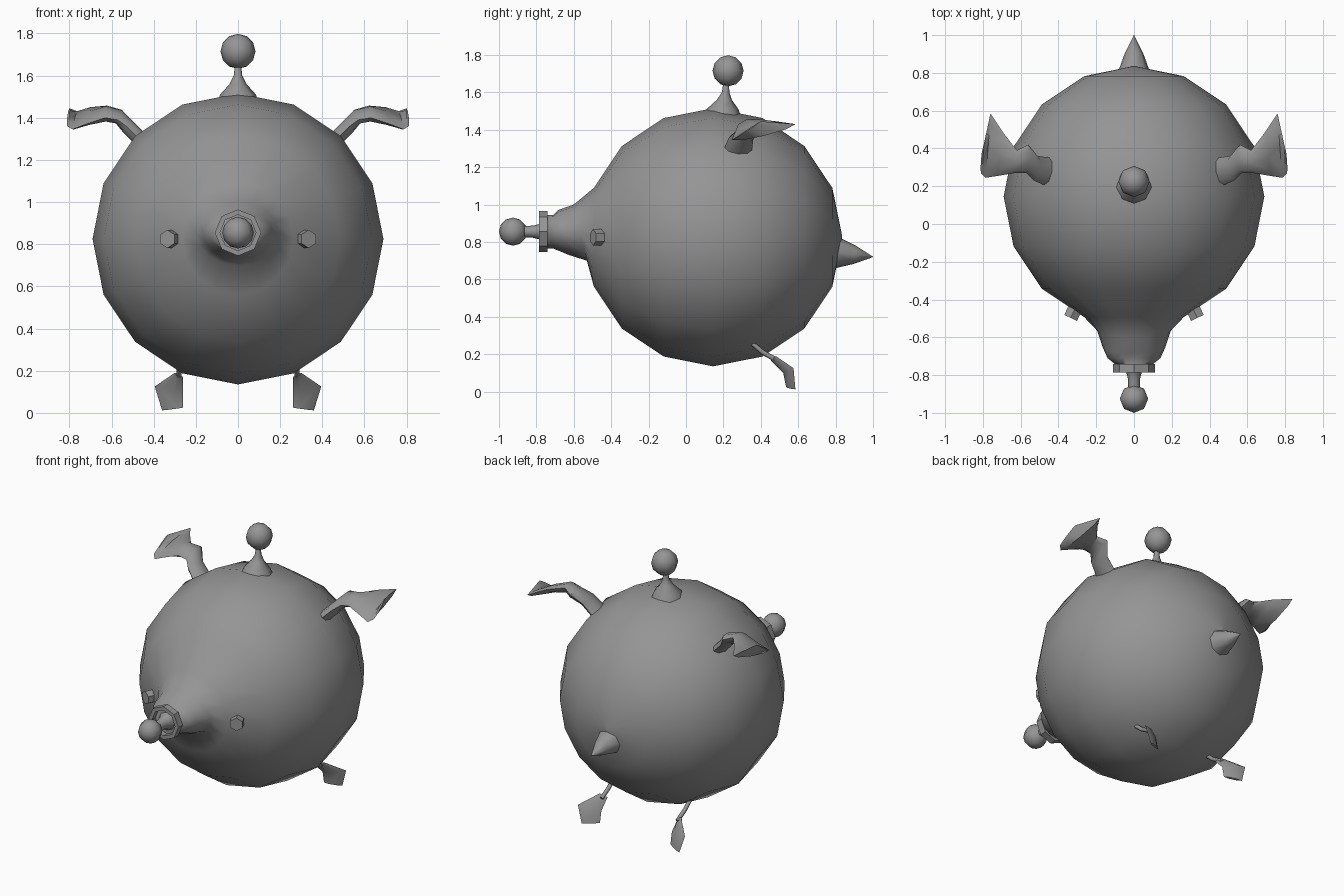
import bpy, bmesh
from math import sin, cos, pi, radians
from mathutils import Vector

if "Cube" in bpy.data.objects:
    bpy.data.objects.remove(bpy.data.objects["Cube"])

grey = bpy.data.materials.new("plain grey")
grey.use_nodes = True
COLOR = (0.3, 0.3, 0.3, 1)
grey.diffuse_color = COLOR
grey.node_tree.nodes["Principled BSDF"].inputs["Base Color"].default_value = COLOR


def finish(name, bm, angle):
    bmesh.ops.recalc_face_normals(bm, faces=bm.faces)
    mesh = bpy.data.meshes.new(name)
    bm.to_mesh(mesh)
    bm.free()
    mesh.materials.append(grey)
    obj = bpy.data.objects.new(name, mesh)
    bpy.context.collection.objects.link(obj)
    bpy.ops.object.select_all(action='DESELECT')
    obj.select_set(True)
    bpy.context.view_layer.objects.active = obj
    bpy.ops.object.shade_smooth_by_angle(angle=radians(angle))
    return obj


def loft(name, rings, angle=70, closed=False):
    """Skin a list of point rings; cap the ends or join last to first."""
    bm = bmesh.new()
    loops = [[bm.verts.new(p) for p in ring] for ring in rings]
    pairs = list(zip(loops, loops[1:]))
    if closed:
        pairs.append((loops[-1], loops[0]))
    else:
        bm.faces.new(loops[0])
        bm.faces.new(loops[-1])
    n = len(loops[0])
    for a, b in pairs:
        for i in range(n):
            j = (i + 1) % n
            bm.faces.new((a[i], a[j], b[j], b[i]))
    return finish(name, bm, angle)


def ring_along(center, axis, r, n=8):
    """Circle of n points around an axis."""
    axis = Vector(axis).normalized()
    u = axis.cross(Vector((1, 0, 0)) if abs(axis.x) < 0.9 else Vector((0, 0, 1))).normalized()
    v = axis.cross(u)
    return [Vector(center) + r * (u * cos(2 * pi * i / n) + v * sin(2 * pi * i / n)) for i in range(n)]


def ball(name, center, r):
    bm = bmesh.new()
    bmesh.ops.create_uvsphere(bm, u_segments=8, v_segments=6, radius=r)
    bmesh.ops.translate(bm, verts=bm.verts, vec=center)
    return finish(name, bm, 70)


def blade(name, sections, s, n=8):
    """Flattened limb: each section is front edge, back edge, half thickness."""
    sections = [(Vector(a), Vector(b), t) for a, b, t in sections]
    mids = [(a + b) / 2 for a, b, t in sections]
    rings = []
    for k, (a, b, t) in enumerate(sections):
        tangent = mids[min(k + 1, len(mids) - 1)] - mids[max(k - 1, 0)]
        half = (b - a) / 2
        up = tangent.cross(half).normalized() * t
        ring = [mids[k] + half * cos(2 * pi * i / n) + up * sin(2 * pi * i / n) for i in range(n)]
        rings.append([Vector((p.x * s, p.y, p.z)) for p in ring])
    return loft(name, rings, 60)


# Round body with poles on the y axis, drawn out in front into a snout
R, CY, CZ, SEG = 0.69, 0.145, 0.825, 16
body = []
for k in range(15):
    a = pi * (k + 1) / 16
    if k % 2 == 0 and k > 0:
        continue
    if k == 0:
        a = 0.01
    if a < 7.5 * pi / 8:
        body.append((CY + R * cos(a), CZ, R * sin(a), R * sin(a), 0))
# y, centre height, half width, half height, backward lean
body += [(-0.565, 0.85, 0.195, 0.15, -0.035),
         (-0.655, 0.85, 0.165, 0.12, -0.03),
         (-0.71, 0.855, 0.14, 0.09, 0),
         (-0.75, 0.855, 0.09, 0.09, 0)]
loft("body", [[(rx * cos(2 * pi * i / SEG), y + lean * sin(2 * pi * i / SEG),
                zc + rz * sin(2 * pi * i / SEG)) for i in range(SEG)]
              for y, zc, rx, rz, lean in body], 60)

# Snout rim, stalk and nose ball
NZ = 0.855
loft("snout_rim", [ring_along((0, y, NZ), (0, 1, 0), r)
                   for y, r in ((-0.74, 0.085), (-0.74, 0.11), (-0.785, 0.11), (-0.785, 0.085))],
     30, closed=True)
loft("nose_stalk", [ring_along((0, y, NZ), (0, 1, 0), r)
                    for y, r in ((-0.74, 0.065), (-0.78, 0.042), (-0.82, 0.032), (-0.88, 0.03))])
ball("nose_ball", (0, -0.925, NZ), 0.075)

# Antenna on the crown
loft("antenna_stalk", [ring_along((0, y, z), (0, 0, 1), r)
                       for y, z, r in ((0.195, 1.47, 0.1), (0.195, 1.51, 0.085), (0.205, 1.56, 0.04),
                                       (0.212, 1.6, 0.02), (0.215, 1.66, 0.014))])
ball("antenna_ball", (0, 0.225, 1.715), 0.083)

# Pointed tail
loft("tail", [ring_along((0, y, z), (0, 1, -0.1), r)
              for y, z, r in ((0.79, 0.745, 0.09), (0.9, 0.732, 0.05), (1.0, 0.72, 0.001))])

ARM = [((0.44, 0.19, 1.27), (0.43, 0.35, 1.27), 0.035),
       ((0.53, 0.23, 1.36), (0.51, 0.36, 1.35), 0.035),
       ((0.57, 0.27, 1.39), (0.56, 0.42, 1.42), 0.035),
       ((0.63, 0.27, 1.4), (0.62, 0.39, 1.44), 0.035),
       ((0.72, 0.255, 1.37), (0.69, 0.48, 1.445), 0.025),
       ((0.785, 0.245, 1.345), (0.76, 0.585, 1.43), 0.02),
       ((0.81, 0.27, 1.36), (0.8, 0.4, 1.445), 0.006)]
FOOT = [((0.26, 0.455, 0.165), (0.30, 0.48, 0.19), 0.01),
        ((0.26, 0.52, 0.1), (0.395, 0.575, 0.125), 0.012),
        ((0.26, 0.535, 0.025), (0.36, 0.585, 0.012), 0.008)]

for side, s in (("left", 1), ("right", -1)):
    blade(side + "_arm", ARM, s)
    # Thin leg and splayed foot
    loft(side + "_leg", [ring_along((s * x, y, z), (0, 1, -0.6), 0.013, 6)
                         for x, y, z in ((0.28, 0.34, 0.27), (0.28, 0.41, 0.21), (0.28, 0.49, 0.165))])
    blade(side + "_foot", FOOT, s, 6)
    # Stubby eye
    axis = Vector((s * 0.42, -0.88, 0))
    mid = Vector((s * 0.325, -0.475, 0.825))
    loft(side + "_eye", [ring_along(mid + axis * d, axis, 0.043, 6) for d in (-0.09, 0.025)], 40)
